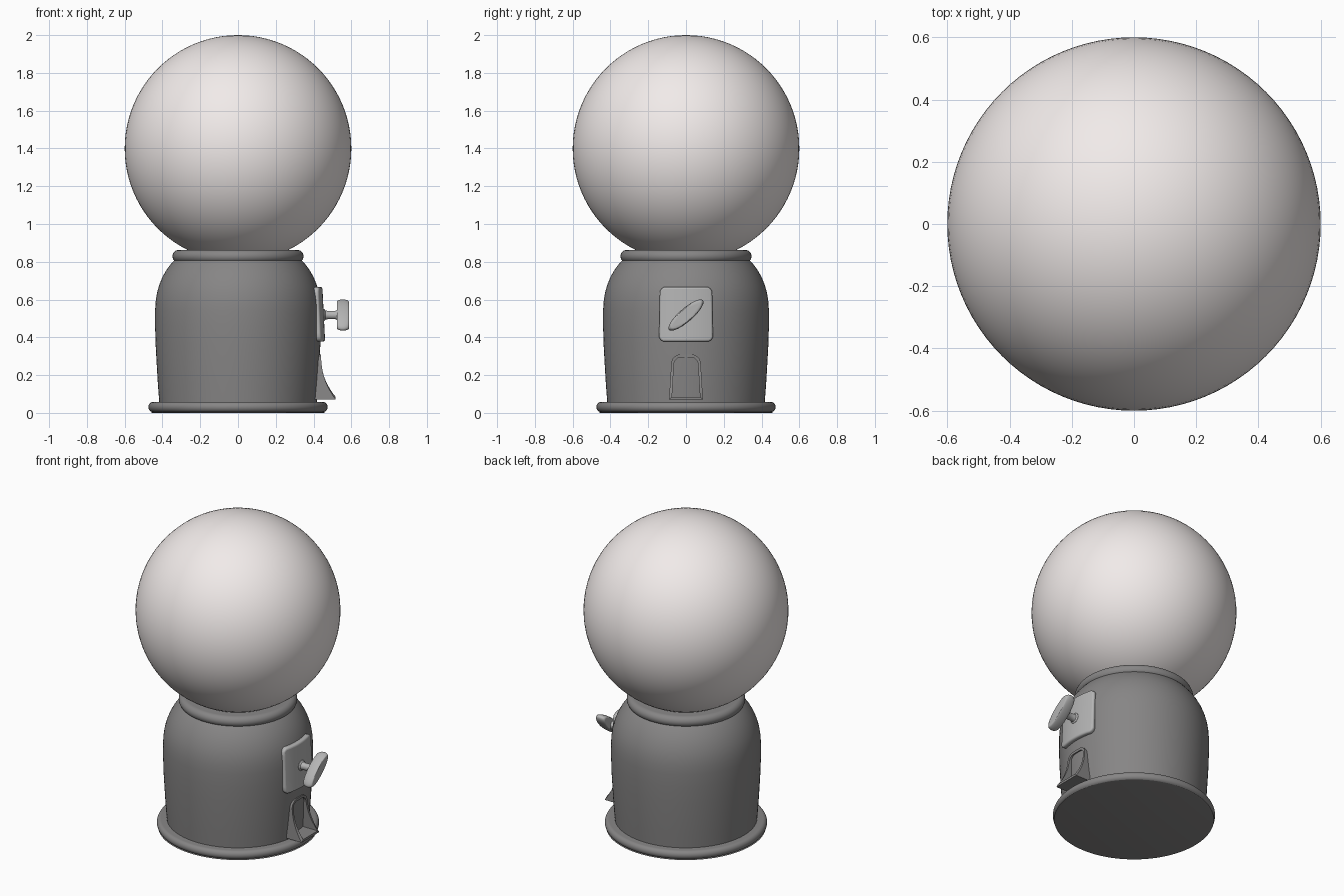
import bpy, bmesh
from math import sin, cos, pi, radians
from mathutils import Matrix

if "Cube" in bpy.data.objects:
    bpy.data.objects.remove(bpy.data.objects["Cube"])


def material(name, rgb):
    m = bpy.data.materials.new(name)
    m.diffuse_color = (*rgb, 1)
    m.use_nodes = True
    m.node_tree.nodes["Principled BSDF"].inputs["Base Color"].default_value = m.diffuse_color
    return m


DARK = material("dark_grey", (0.24, 0.235, 0.235))
LIGHT = material("light_grey", (0.46, 0.46, 0.46))
PALE = material("pale_globe", (0.88, 0.83, 0.82))


def finish(name, bm, mat, bevel=0, angle=35):
    bmesh.ops.recalc_face_normals(bm, faces=bm.faces)
    me = bpy.data.meshes.new(name)
    bm.to_mesh(me)
    bm.free()
    ob = bpy.data.objects.new(name, me)
    bpy.context.collection.objects.link(ob)
    me.materials.append(mat)
    if bevel:
        b = ob.modifiers.new("bevel", 'BEVEL')
        b.width, b.segments, b.limit_method = bevel, 4, 'ANGLE'
        b.angle_limit = radians(50)
    bpy.ops.object.select_all(action='DESELECT')
    ob.select_set(True)
    bpy.context.view_layer.objects.active = ob
    bpy.ops.object.shade_smooth_by_angle(angle=radians(angle))
    return ob


def lathe(name, profile, mat, n=96, matrix=None):
    """Spin (radius, height) points around z, capping both ends."""
    bm = bmesh.new()
    rings = [[bm.verts.new((r * cos(2 * pi * i / n), r * sin(2 * pi * i / n), z))
              for i in range(n)] for r, z in profile]
    for a, b in zip(rings, rings[1:]):
        for i in range(n):
            bm.faces.new((a[i], a[(i + 1) % n], b[(i + 1) % n], b[i]))
    bm.faces.new(rings[0])
    bm.faces.new(rings[-1])
    if matrix:
        bm.transform(matrix)
    return finish(name, bm, mat)


def rim(r, z0, z1, edge):
    """Profile of a disc with a rounded outer edge."""
    h = (z1 - z0) / 2
    return [(r - edge + edge * cos(t), z0 + h + h * sin(t))
            for t in [-pi / 2 + pi * k / 12 for k in range(13)]]


# Base flange, barrel body and collar
lathe("base_flange", [(0.45, 0.0), (0.468, 0.003)] + rim(0.475, 0.004, 0.058, 0.025), DARK)
lathe("body", [(0.415, 0.03), (0.417, 0.06), (0.424, 0.15), (0.430, 0.25), (0.436, 0.36),
               (0.439, 0.46), (0.439, 0.54), (0.436, 0.59), (0.429, 0.635), (0.418, 0.675),
               (0.402, 0.715), (0.383, 0.75), (0.362, 0.78), (0.345, 0.80), (0.33, 0.815)], DARK)
lathe("collar", rim(0.347, 0.795, 0.863, 0.034), DARK)

# Globe
bm = bmesh.new()
bmesh.ops.create_uvsphere(bm, u_segments=96, v_segments=48, radius=0.6)
bm.transform(Matrix.Translation((0, 0, 1.4)))
finish("globe", bm, PALE)

# Coin plate: rounded square slab wrapped around the body
W, R, N = 0.145, 0.03, 12
bm = bmesh.new()
bmesh.ops.create_grid(bm, x_segments=N, y_segments=N, size=W)
corner = [v for v in bm.verts if abs(v.co.x) > W - .001 and abs(v.co.y) > W - .001]
for v in corner:
    v.co *= 1 - 0.3 * R / W
ext = bmesh.ops.extrude_face_region(bm, geom=bm.faces[:])
for g in ext["geom"]:
    if isinstance(g, bmesh.types.BMVert):
        g.co.z = 0.045
for v in bm.verts:
    a, h, d = v.co
    rad = 0.409 - 0.05 * h + d
    ang = a / 0.45
    v.co = (rad * cos(ang), rad * sin(ang), 0.522 + h)
finish("coin_plate", bm, LIGHT, bevel=0.012)

# Knob stem, flared at both ends
to_x = Matrix.Translation((0, 0, 0.518)) @ Matrix.Rotation(pi / 2, 4, 'Y')
lathe("knob_stem", [(0.032, 0.43), (0.032, 0.456), (0.024, 0.463), (0.022, 0.475),
                    (0.022, 0.515), (0.028, 0.526), (0.034, 0.535)], LIGHT, 32, to_x)

# Knob handle: tilted, flattened disc
tilt = (Matrix.Translation((0, 0, 0.518)) @ Matrix.Rotation(radians(41), 4, 'X')
        @ Matrix.Diagonal((1, 1, 0.30, 1)) @ Matrix.Rotation(pi / 2, 4, 'Y'))
lathe("knob_handle", [(0.085, 0.523)] + rim(0.119, 0.523, 0.588, 0.02), LIGHT, 64, tilt)


# Dispenser chute: arched hood flaring out to a lip at the bottom
def arch(wt, wb, z0, z1, r):
    pts = [(-wb, z0)]
    for c, s in ((-1, pi), (1, pi / 2)):
        for k in range(9):
            t = s - pi / 2 * k / 8
            pts.append((c * (wt - r) + r * cos(t), z1 - r + r * sin(t)))
    # side subdivisions so the flare reads as a curve
    side = [(-wb + (wb - wt) * k / 8, z0 + (z1 - r - z0) * k / 8) for k in range(1, 8)]
    return pts[:1] + side + pts[1:] + [(-y, z) for y, z in reversed(side)] + [(wb, z0)]


def front_x(z):
    return 0.44 + 0.076 * max(0, (0.31 - z) / 0.238) ** 2.3


outer = arch(0.078, 0.090, 0.070, 0.310, 0.050)
inner = arch(0.064, 0.074, 0.084, 0.294, 0.038)
bm = bmesh.new()
loops = [[bm.verts.new((x if x else front_x(zo), y, z))
          for (y, z), (_, zo) in zip(pts, outer)]
         for pts, x in ((outer, 0.40), (outer, 0), (inner, 0), (inner, 0.40))]
n = len(outer)
for a, b in zip(loops, loops[1:] + loops[:1]):
    for i in range(n):
        bm.faces.new((a[i], a[(i + 1) % n], b[(i + 1) % n], b[i]))
finish("chute", bm, DARK)
